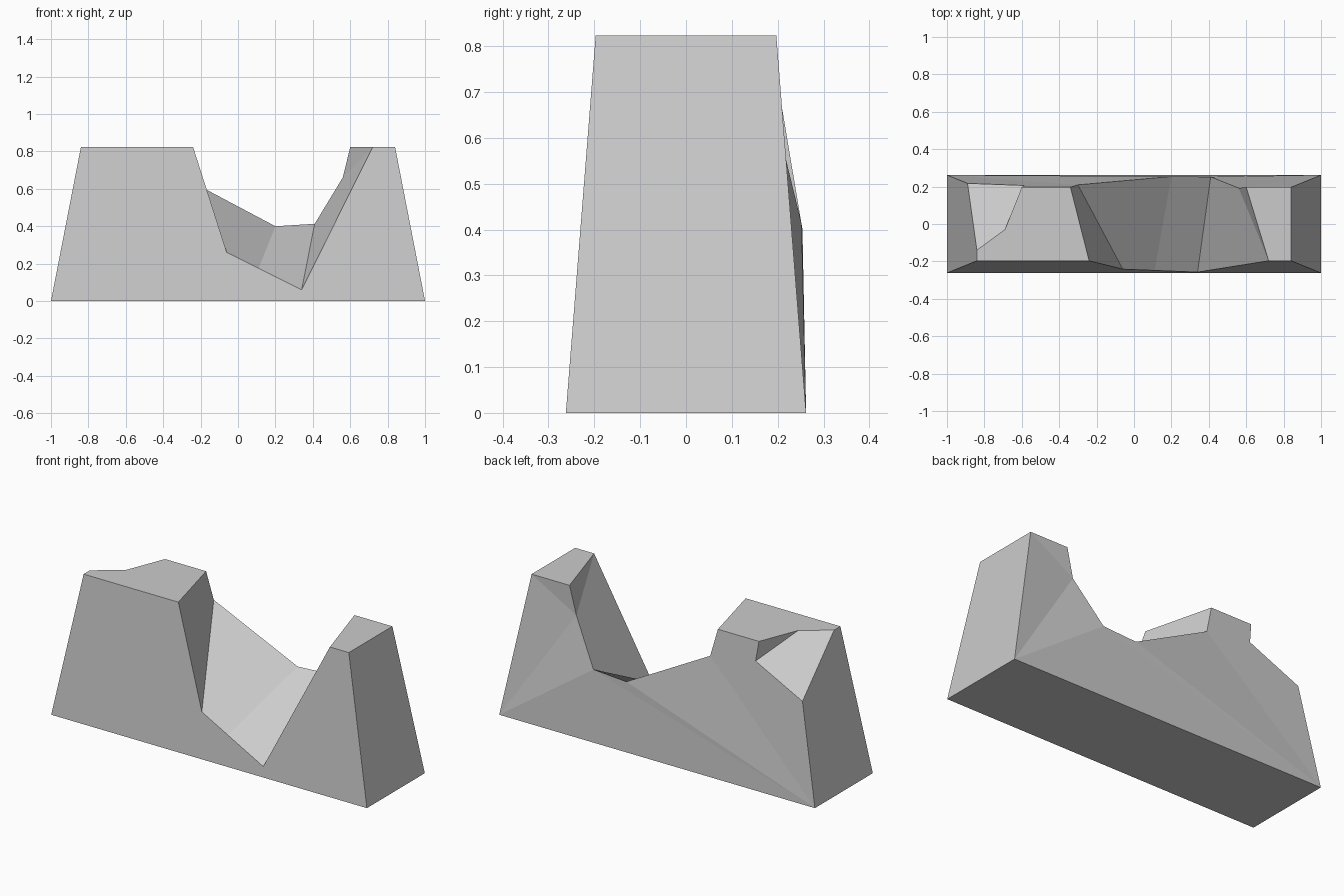
import bpy
import bmesh

if "Cube" in bpy.data.objects:
    bpy.data.objects.remove(bpy.data.objects["Cube"])

H = 0.823  # wall height


def slope(z, side):
    """y of the tapered front (-1) or back (+1) wall plane at height z."""
    return side * (0.262 - 0.065 * z / H)


# Front outline (x, z): lies on the tapered front plane
front = {"f0": (-1, 0), "f1": (-0.84, H), "f2": (-0.24, H), "f3": (-0.06, 0.26),
         "f4": (0.11, 0.175), "f5": (0.34, 0.06), "f6": (0.72, H),
         "f7": (0.84, H), "f8": (1, 0)}
# Back outline (x, z): on the tapered back plane
back = {"b0": (-1, 0), "b1": (-0.89, 0.565), "b2": (-0.585, 0.71), "b3": (-0.60, H),
        "b4": (-0.34, H), "b5": (-0.30, 0.665), "b9": (0.60, H),
        "b10": (0.84, H), "b11": (1, 0)}
# Rough points off the planes: notch rim and chipped corner
points = {"b6": (0.20, 0.254, 0.40), "b7": (0.41, 0.252, 0.413), "b8": (0.56, 0.192, 0.66),
          "c0": (-0.84, -0.14, H), "c1": (-0.69, -0.03, H)}
points.update({k: (x, slope(z, -1), z) for k, (x, z) in front.items()})
points.update({k: (x, slope(z, 1), z) for k, (x, z) in back.items()})

faces = [
    "f0 f1 f2 f3 f4 f5 f6 f7 f8",                        # front
    "f0 f8 b11 b0",                                      # underside
    "f0 b0 b1 c0 f1", "f8 f7 b10 b11",                   # ends
    "f1 c0 c1 b3 b4 f2", "f6 b9 b10 f7",                 # tops
    "c0 b1 b2 c1", "c1 b2 b3",                           # chipped corner
    "f2 b4 b5 f3", "f3 b5 b6 f4", "f4 b6 b7 f5",         # broken notch
    "f5 b7 b8 f6", "f6 b8 b9",
    "b11 b10 b8", "b10 b9 b8", "b11 b8 b7", "b11 b7 b0",  # back
    "b7 b6 b0", "b6 b5 b0", "b5 b4 b3 b2", "b5 b2 b0", "b2 b1 b0",
]

# Broken wall block
bm = bmesh.new()
verts = {k: bm.verts.new(p) for k, p in points.items()}
for f in faces:
    bm.faces.new([verts[k] for k in f.split()])
bmesh.ops.recalc_face_normals(bm, faces=bm.faces)
mesh = bpy.data.meshes.new("broken_wall")
bm.to_mesh(mesh)
bm.free()

stone = bpy.data.materials.new("grey stone")
stone.diffuse_color = (0.6, 0.6, 0.6, 1)
stone.use_nodes = True
stone.node_tree.nodes["Principled BSDF"].inputs["Base Color"].default_value = stone.diffuse_color
mesh.materials.append(stone)
wall = bpy.data.objects.new("broken_wall", mesh)
bpy.context.collection.objects.link(wall)
